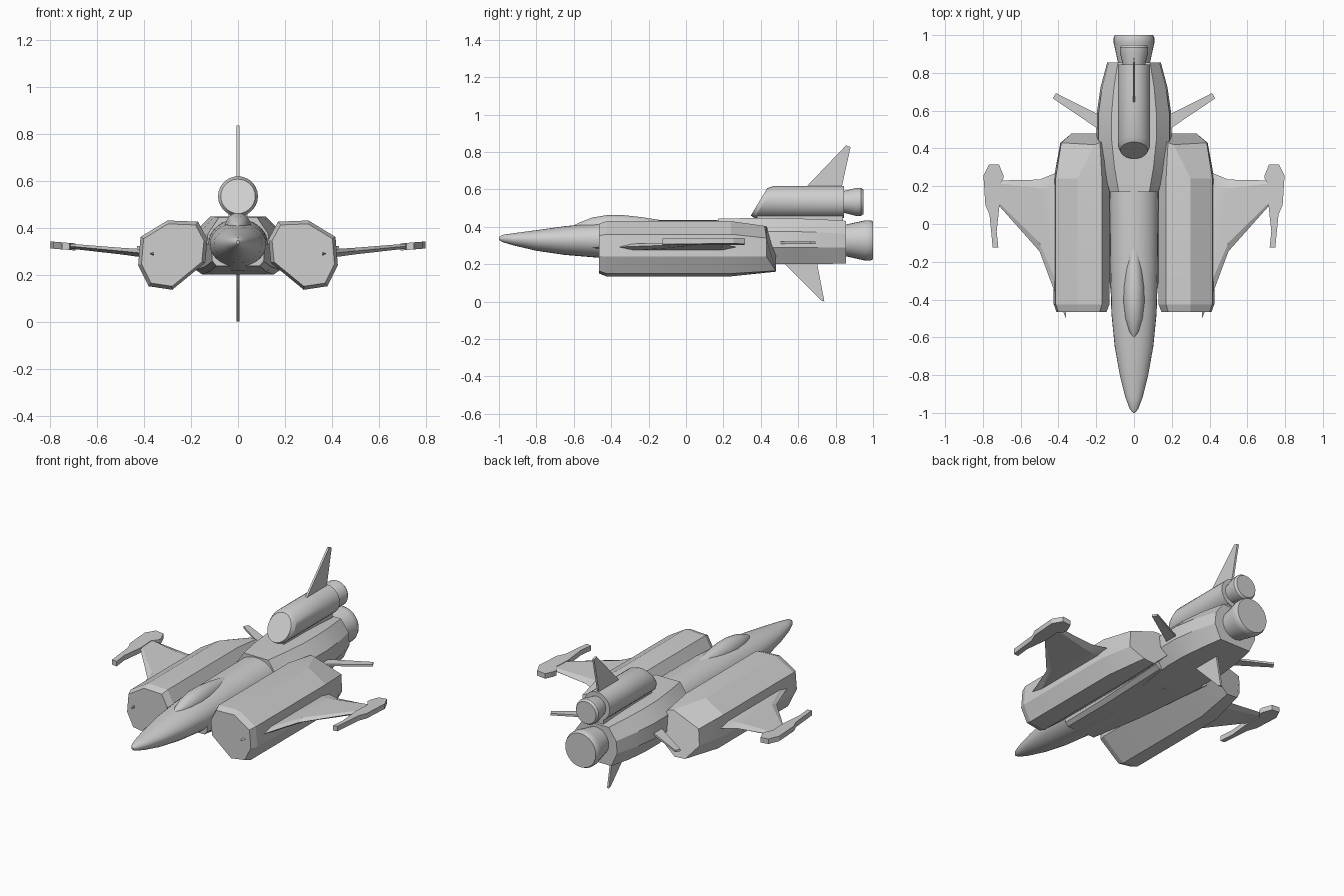
import bpy, bmesh, math
from mathutils import Vector

cube = bpy.data.objects.get("Cube")
if cube:
    bpy.data.objects.remove(cube, do_unlink=True)

grey = bpy.data.materials.new("hull grey")
grey.use_nodes = True
grey.diffuse_color = (0.62, 0.62, 0.62, 1)
grey.node_tree.nodes["Principled BSDF"].inputs["Base Color"].default_value = grey.diffuse_color


def loft(name, rings, mirror=False, angle=25):
    """Skin a list of equal-length rings and cap both ends."""
    bm = bmesh.new()
    loops = [[bm.verts.new(p) for p in ring] for ring in rings]
    n = len(loops[0])
    for a, b in zip(loops, loops[1:]):
        for i in range(n):
            j = (i + 1) % n
            bm.faces.new((a[i], a[j], b[j], b[i]))
    bm.faces.new(loops[0])
    bm.faces.new(loops[-1])
    bmesh.ops.recalc_face_normals(bm, faces=bm.faces)
    mesh = bpy.data.meshes.new(name)
    bm.to_mesh(mesh)
    bm.free()
    mesh.materials.append(grey)
    obj = bpy.data.objects.new(name, mesh)
    bpy.context.collection.objects.link(obj)
    if mirror:
        obj.modifiers.new("Mirror", 'MIRROR')
    bpy.ops.object.select_all(action='DESELECT')
    obj.select_set(True)
    bpy.context.view_layer.objects.active = obj
    bpy.ops.object.shade_smooth_by_angle(angle=math.radians(angle))
    return obj


def oval(y, half, top, mid, bottom, sides=28):
    """Round section with separate heights above and below its widest line."""
    ring = []
    for i in range(sides):
        a = math.tau * i / sides
        s = math.sin(a)
        ring.append((half * math.cos(a), y, mid + s * (top - mid if s > 0 else mid - bottom)))
    return ring


def turned(name, z, profile):
    """Round part along y from (y, radius) pairs."""
    return loft(name, [oval(y, r, z + r, z, z - r) for y, r in profile])


def plate(name, outline, offset, mirror=False):
    """Thin slab centred on an outline."""
    half = Vector(offset) / 2
    pts = [Vector(p) for p in outline]
    return loft(name, [[p - half for p in pts], [p + half for p in pts]], mirror)


# Forward fuselage, with rounded nose
loft("fuselage", [oval(*s) for s in (
    (-1, .006, .345, .338, .33), (-.98, .022, .357, .338, .318),
    (-.92, .045, .366, .335, .3), (-.8, .075, .382, .333, .272),
    (-.65, .102, .403, .332, .25), (-.47, .12, .42, .33, .235),
    (-.2, .126, .435, .33, .215), (.25, .13, .437, .33, .2))])

# Flat belly between the engine pods
loft("belly", [[(-w, y, .33), (w, y, .33), (w * .95, y, b + .02), (w * .8, y, b),
                (-w * .8, y, b), (-w * .95, y, b + .02)]
               for y, w, b in ((-.45, .115, .237), (-.1, .15, .212), (.4, .19, .2))])

# Canopy
loft("canopy", [oval(y, w, t, .4, .37) for y, w, t in (
    (-.6, .005, .408), (-.57, .026, .423), (-.5, .046, .45), (-.42, .056, .463),
    (-.34, .056, .463), (-.24, .046, .452), (-.13, .028, .435))])


# Faceted rear body
def body_ring(y, w, top, bottom):
    side = [(w * .6, top), (w * .95, top - .07), (w, .29), (w * .72, bottom)]
    return [(x, y, z) for x, z in side] + [(-x, y, z) for x, z in reversed(side)]


loft("rear_body", [body_ring(*s) for s in (
    (.17, .135, .443, .205), (.3, .172, .446, .2), (.45, .198, .446, .2),
    (.58, .198, .445, .2), (.72, .178, .44, .2), (.855, .142, .432, .205))])

# Engine pods beside the fuselage
pod = [(.3, .43), (.17, .425), (.13, .35), (.14, .25),
       (.28, .135), (.38, .15), (.425, .24), (.415, .36)]


def pod_ring(y, scale=1):
    return [(.28 + (x - .28) * scale, y, .285 + (z - .285) * scale) for x, z in pod]


pod_tail = [(.21, .42, .405), (.18, .43, .4), (.14, .46, .34), (.15, .48, .26),
            (.26, .48, .16), (.33, .48, .165), (.39, .43, .24), (.385, .43, .34)]
loft("engine_pod", [pod_ring(-.465, .9), pod_ring(-.425), pod_ring(.24), pod_tail],
     mirror=True, angle=12)


# Main wings
def rib(x, lead, trail, z, t):
    c = (trail - lead) * .12
    return [(x, lead, z), (x, lead + c, z + t), (x, trail - c, z + t),
            (x, trail, z), (x, trail - c, z - t), (x, lead + c, z - t)]


loft("wing", [rib(.36, -.5, .29, .288, .018), rib(.42, -.36, .268, .292, .017),
              rib(.5, -.145, .235, .3, .014), rib(.74, .125, .23, .323, .01)],
     mirror=True, angle=12)

# Wing tip pods
plate("wing_tip", [(x, y, .322 + (x - .75) * .08) for x, y in (
    (.715, .315), (.767, .315), (.797, .255), (.787, .1), (.765, .05),
    (.748, -.125), (.718, -.125), (.727, -.04), (.712, .1), (.718, .2),
    (.692, .24), (.692, .26))], (0, 0, .03), mirror=True)

# Upper engine with slanted intake
Z = .533


def slanted(y, r, slope):
    return [(x, y + slope * (z - Z), z) for x, _, z in oval(y, r, Z + r, Z, Z - r)]


loft("upper_engine", [slanted(.39, .073, .6), slanted(.417, .085, .6),
                      slanted(.7, .085, 0), slanted(.845, .085, 0)])
plate("engine_pylon", [(0, .38, .46), (0, .84, .46), (0, .84, .42), (0, .38, .42)], (.08, 0, 0))

# Exhaust nozzles
turned("upper_nozzle", Z, ((.83, .058), (.85, .06), (.91, .075), (.935, .075), (.948, .066)))
turned("main_nozzle", .327, ((.83, .084), (.86, .086), (.96, .108), (.985, .108), (1, .101)))

# Tail fins
plate("top_fin", [(0, .63, .6), (0, .855, .835), (0, .88, .827), (0, .83, .6)], (.012, 0, 0))
plate("bottom_fin", [(0, .51, .22), (0, .72, .008), (0, .74, 0), (0, .698, .22)], (.012, 0, 0))
plate("side_fin", [(.17, .49, .315), (.17, .57, .315), (.413, .693, .315), (.43, .665, .315)],
      (0, 0, .012), mirror=True)
